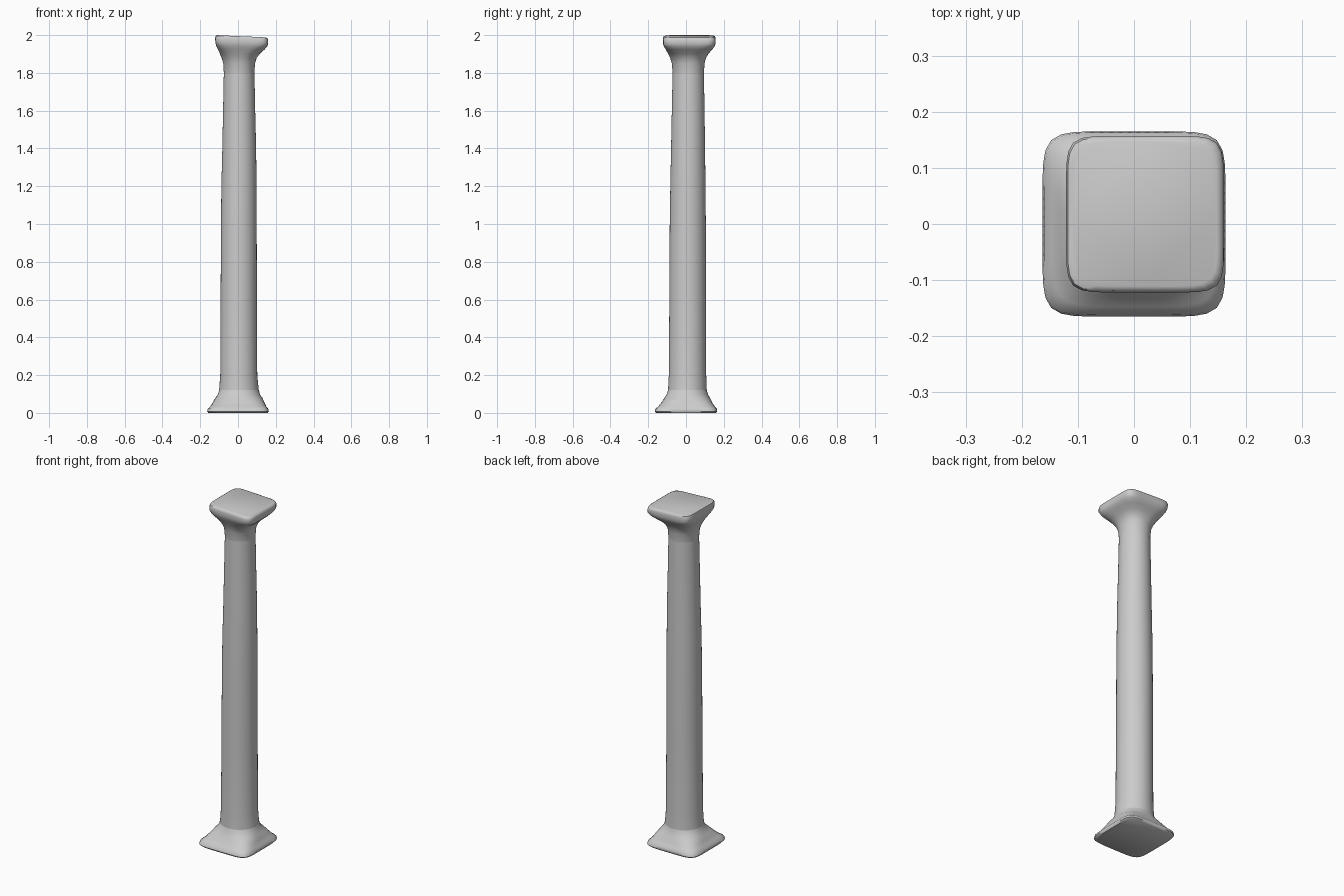
import bpy, bmesh, math

SIDES = 64

def loft(name, rings, cap_bottom=False, cap_top=False, tilt=0.0):
    """Rings are (z, x min, x max, y min, y max, squareness); 2 is round, 8 is square."""
    bm = bmesh.new()
    loops = []
    for z, x0, x1, y0, y1, n in rings:
        cx, cy, hx, hy = (x0 + x1) / 2, (y0 + y1) / 2, (x1 - x0) / 2, (y1 - y0) / 2
        loop = []
        for i in range(SIDES):
            a = 2 * math.pi * i / SIDES
            c, s = math.cos(a), math.sin(a)
            r = (abs(c) ** n + abs(s) ** n) ** (-1 / n)
            x = cx + hx * r * c
            drop = tilt * (x + 0.12) * max(0, (z - 1.88) / 0.12)
            loop.append(bm.verts.new((x, cy + hy * r * s, z - drop)))
        loops.append(loop)
    for a, b in zip(loops, loops[1:]):
        for i in range(SIDES):
            j = (i + 1) % SIDES
            bm.faces.new((a[i], a[j], b[j], b[i]))
    if cap_bottom:
        bm.faces.new(loops[0][::-1])
    if cap_top:
        bm.faces.new(loops[-1])
    mesh = bpy.data.meshes.new(name)
    bm.to_mesh(mesh)
    bm.free()
    ob = bpy.data.objects.new(name, mesh)
    bpy.context.collection.objects.link(ob)
    bpy.ops.object.select_all(action='DESELECT')
    ob.select_set(True)
    bpy.context.view_layer.objects.active = ob
    bpy.ops.object.shade_smooth_by_angle(angle=math.radians(50))
    return ob

# Rings shared by neighbouring parts so the column reads as one surface
foot = (0.12, -0.10, 0.11, -0.095, 0.11, 2)
neck = (1.80, -0.075, 0.087, -0.071, 0.095, 2)

# Square base: thin lip, sloping up into the round shaft
loft("base", [
    (0.0, -0.157, 0.157, -0.158, 0.158, 6),
    (0.008, -0.163, 0.163, -0.165, 0.165, 7),
    (0.022, -0.160, 0.160, -0.162, 0.163, 7),
    (0.034, -0.147, 0.150, -0.147, 0.152, 5.5),
    (0.055, -0.134, 0.140, -0.130, 0.139, 4),
    (0.078, -0.121, 0.130, -0.115, 0.128, 2.8),
    (0.095, -0.108, 0.118, -0.104, 0.117, 2.2),
    foot], cap_bottom=True)

# Shaft with a slight swelling and taper
loft("shaft", [
    foot,
    (0.20, -0.094, 0.102, -0.091, 0.107, 2),
    (0.60, -0.092, 0.100, -0.088, 0.106, 2),
    (1.00, -0.090, 0.099, -0.086, 0.105, 2),
    (1.20, -0.088, 0.098, -0.083, 0.103, 2),
    (1.40, -0.083, 0.096, -0.079, 0.101, 2),
    (1.60, -0.079, 0.091, -0.075, 0.098, 2),
    neck])

# Flared capital ending in an off-centre, slightly tilted square slab
loft("capital", [
    neck,
    (1.85, -0.078, 0.090, -0.075, 0.098, 2.1),
    (1.88, -0.087, 0.099, -0.084, 0.106, 2.4),
    (1.905, -0.097, 0.117, -0.096, 0.121, 3),
    (1.928, -0.108, 0.140, -0.108, 0.140, 4.5),
    (1.945, -0.116, 0.154, -0.117, 0.152, 6),
    (1.962, -0.120, 0.160, -0.122, 0.157, 7.5),
    (1.985, -0.121, 0.160, -0.122, 0.157, 7.5),
    (1.996, -0.118, 0.156, -0.119, 0.154, 7.5),
    (2.0, -0.110, 0.148, -0.111, 0.146, 7)], cap_top=True, tilt=0.045)
